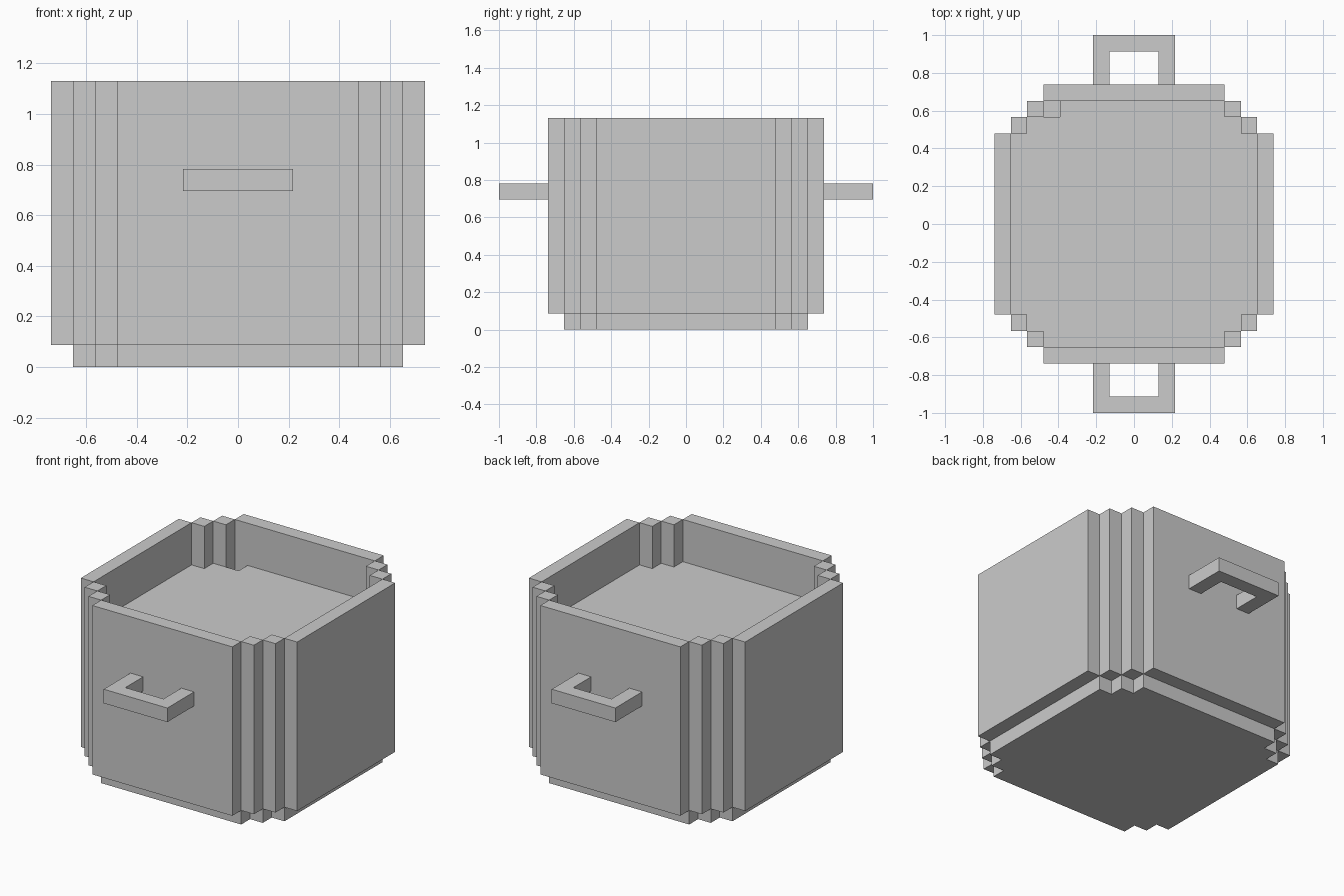
import bpy
import bmesh

if "Cube" in bpy.data.objects:
    bpy.data.objects.remove(bpy.data.objects["Cube"])

U = 2 / 23  # one block of the stepped, blocky style


def prism(name, pts, z0, z1):
    """Extrude a counter-clockwise outline (in blocks) from z0 to z1."""
    bm = bmesh.new()
    face = bm.faces.new([bm.verts.new((x * U, y * U, z0 * U)) for x, y in pts])
    ext = bmesh.ops.extrude_face_region(bm, geom=[face])
    top = [g for g in ext["geom"] if isinstance(g, bmesh.types.BMVert)]
    bmesh.ops.translate(bm, verts=top, vec=(0, 0, (z1 - z0) * U))
    bmesh.ops.recalc_face_normals(bm, faces=bm.faces)
    mesh = bpy.data.meshes.new(name)
    bm.to_mesh(mesh)
    bm.free()
    ob = bpy.data.objects.new(name, mesh)
    bpy.context.collection.objects.link(ob)
    return ob


def rect(x0, x1, y0, y1):
    return [(x0, y0), (x1, y0), (x1, y1), (x0, y1)]


# Stepped round outline, mirrored from one quadrant
quad = [(7.5, 5.5), (6.5, 5.5), (6.5, 6.5), (5.5, 6.5), (5.5, 7.5)]
half = quad + [(-x, y) for x, y in reversed(quad)]
outline = half + [(x, -y) for x, y in reversed(half)]

# Pot bottom
prism("pot_base", outline, 0, 1)

# Contents: thin layer with one missing block in the back left corner
filling = []
for p in outline:
    filling += [(-4.5, 7.5), (-4.5, 6.5)] if p == (-5.5, 7.5) else [p]
prism("filling", filling, 9, 10)

# Side walls, corner posts
for s, side in ((1, "right"), (-1, "left")):
    prism("wall_" + side, rect(s * 7.5, s * 8.5, -5.5, 5.5), 1, 13)
    for t, end in ((1, "back"), (-1, "front")):
        prism(f"post_{end}_{side}_a", rect(s * 6.5, s * 7.5, t * 5.5, t * 6.5), 1, 13)
        prism(f"post_{end}_{side}_b", rect(s * 5.5, s * 6.5, t * 6.5, t * 7.5), 1, 13)

# Front and back walls with U-shaped handles
grip = [(-2.5, 8.5), (-1.5, 8.5), (-1.5, 10.5), (1.5, 10.5),
        (1.5, 8.5), (2.5, 8.5), (2.5, 11.5), (-2.5, 11.5)]
for t, end in ((1, "back"), (-1, "front")):
    prism("wall_" + end, rect(-5.5, 5.5, t * 7.5, t * 8.5), 1, 13)
    prism("handle_" + end, [(x, t * y) for x, y in grip], 8, 9)
